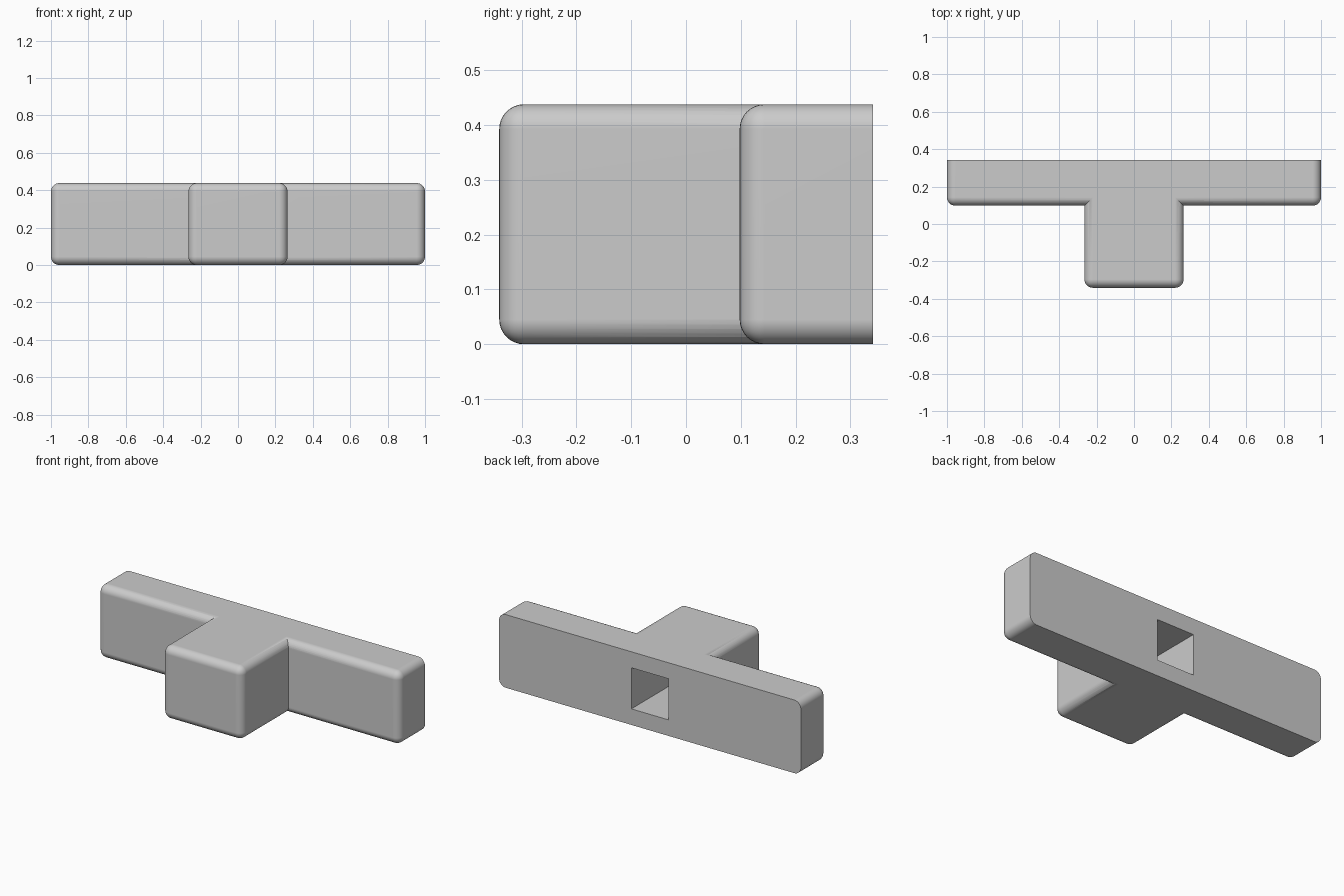
import bpy, bmesh
from mathutils import Vector

if "Cube" in bpy.data.objects:
    bpy.data.objects.remove(bpy.data.objects["Cube"], do_unlink=True)

HEIGHT, BACK, RADIUS = 0.438, 0.341, 0.045

grey = bpy.data.materials.new("plain grey")
grey.use_nodes = True
colour = (0.6, 0.6, 0.6, 1)
grey.diffuse_color = colour
grey.node_tree.nodes["Principled BSDF"].inputs["Base Color"].default_value = colour


def block(name, low, high, radius=0.0):
    """Box between two corners, with every edge rounded except those at the back."""
    low, high = Vector(low), Vector(high)
    bm = bmesh.new()
    bmesh.ops.create_cube(bm, size=1)
    for v in bm.verts:
        v.co = [a + (b - a) * (c + 0.5) for a, b, c in zip(low, high, v.co)]
    if radius:
        edges = [e for e in bm.edges if any(v.co.y < high.y - 0.001 for v in e.verts)]
        bmesh.ops.bevel(bm, geom=edges, offset=radius, segments=8, profile=0.5,
                        affect='EDGES', clamp_overlap=True)
    bmesh.ops.recalc_face_normals(bm, faces=bm.faces)
    mesh = bpy.data.meshes.new(name)
    bm.to_mesh(mesh)
    bm.free()
    mesh.materials.append(grey)
    obj = bpy.data.objects.new(name, mesh)
    bpy.context.collection.objects.link(obj)
    return obj


# Long cross bar, stem in front of it, and the square socket in the back
bar = block("cross_bar", (-1, 0.098, 0), (1, BACK, HEIGHT), RADIUS)
stem = block("stem", (-0.265, -BACK, 0), (0.265, 0.25, HEIGHT), RADIUS)
mid = HEIGHT / 2
socket = block("socket_cutter", (-0.123, -0.19, mid - 0.123), (0.123, BACK + 0.1, mid + 0.123))

bpy.ops.object.select_all(action='DESELECT')
bpy.context.view_layer.objects.active = bar
bar.select_set(True)
for other, operation in ((stem, 'UNION'), (socket, 'DIFFERENCE')):
    mod = bar.modifiers.new(operation.title(), 'BOOLEAN')
    mod.object, mod.operation, mod.solver = other, operation, 'EXACT'
    bpy.ops.object.modifier_apply(modifier=mod.name)
    bpy.data.objects.remove(other, do_unlink=True)
bar.name = "t_shaped_body"

# Smooth rounds with flat main faces
bpy.ops.object.shade_smooth_by_angle(angle=0.5)
weighted = bar.modifiers.new("Flat faces", 'WEIGHTED_NORMAL')
weighted.keep_sharp = True
